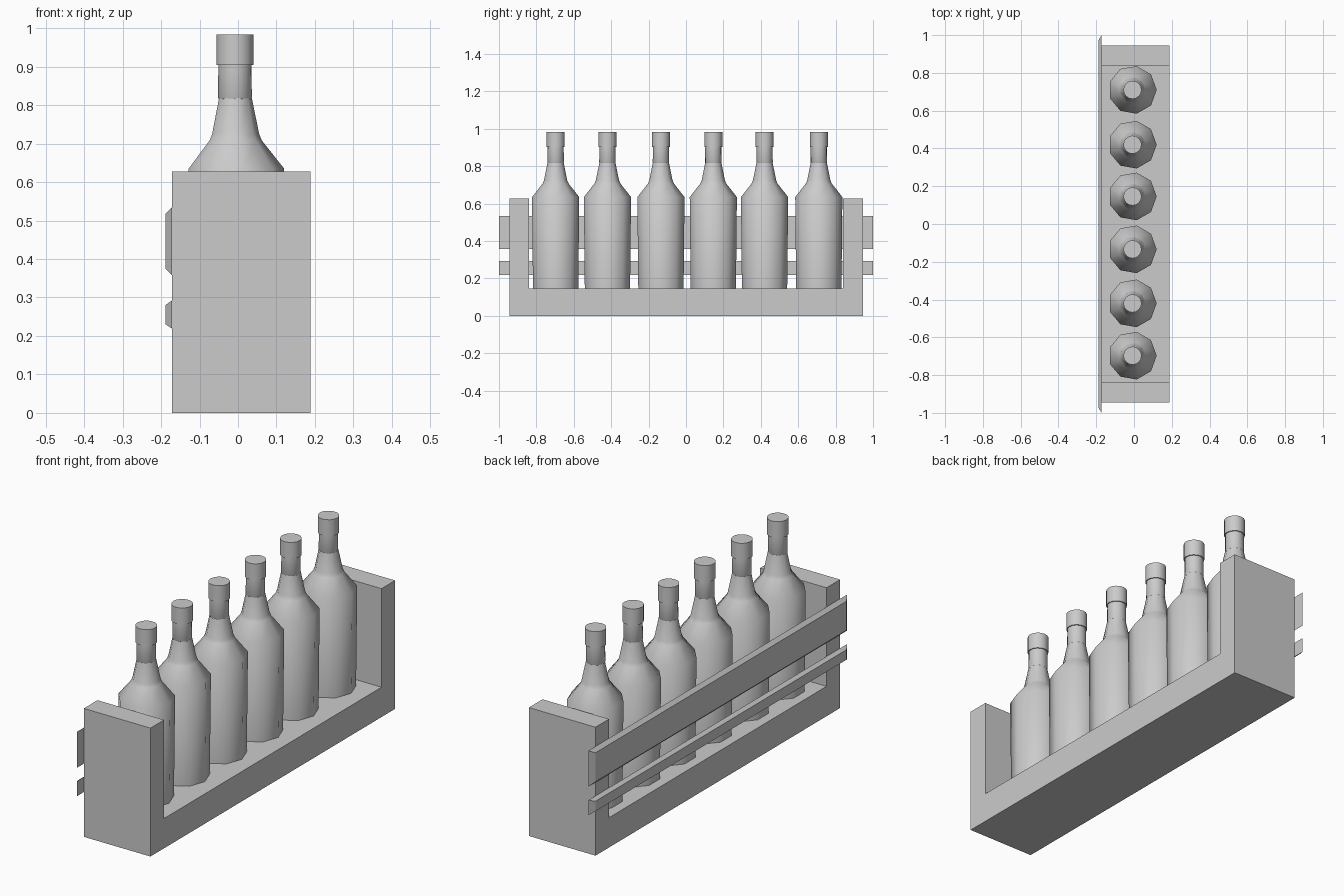
import bpy, bmesh, math

if "Cube" in bpy.data.objects:
    bpy.data.objects.remove(bpy.data.objects["Cube"])


def make_object(name, bm, smooth=False):
    bmesh.ops.recalc_face_normals(bm, faces=bm.faces[:])
    mesh = bpy.data.meshes.new(name)
    bm.to_mesh(mesh)
    bm.free()
    obj = bpy.data.objects.new(name, mesh)
    bpy.context.collection.objects.link(obj)
    if smooth:
        bpy.ops.object.select_all(action='DESELECT')
        obj.select_set(True)
        bpy.context.view_layer.objects.active = obj
        bpy.ops.object.shade_smooth_by_angle(angle=math.radians(50))
    return obj


def loft(bm, rings):
    """Bridge equal-length point rings and cap both ends."""
    loops = [[bm.verts.new(p) for p in ring] for ring in rings]
    n = len(loops[0])
    for a, b in zip(loops, loops[1:]):
        for i in range(n):
            j = (i + 1) % n
            bm.faces.new((a[i], a[j], b[j], b[i]))
    bm.faces.new(loops[0][::-1])
    bm.faces.new(loops[-1])


def turned(name, profile, sides, x, y):
    """Solid of revolution from (radius, z) pairs."""
    bm = bmesh.new()
    loft(bm, [[(x + r * math.cos(2 * math.pi * i / sides),
                y + r * math.sin(2 * math.pi * i / sides), z)
               for i in range(sides)] for r, z in profile])
    return make_object(name, bm, smooth=True)


# U-shaped tray with two end posts
X0, X1 = -0.172, 0.188
u_profile = [(-0.945, 0), (0.945, 0), (0.945, 0.628), (0.84, 0.628),
             (0.84, 0.146), (-0.84, 0.146), (-0.84, 0.628), (-0.945, 0.628)]
bm = bmesh.new()
loft(bm, [[(x, y, z) for y, z in u_profile] for x in (X0, X1)])
make_object("rack_tray", bm)


# Back slats with chamfered outer faces
def slat(name, z0, z1, dz):
    def rect(x, y, a, b):
        return [(x, -y, a), (x, y, a), (x, y, b), (x, -y, b)]
    bm = bmesh.new()
    loft(bm, [rect(X0, 1.0, z0, z1), rect(-0.189, 0.97, z0 + dz, z1 - dz)])
    make_object(name, bm)


slat("upper_slat", 0.358, 0.534, 0.017)
slat("lower_slat", 0.219, 0.292, 0.012)

# Row of six bottles, each with a glass body, neck sleeve and cap
body = [(0.123, 0.146), (0.128, 0.635), (0.07, 0.708), (0.063, 0.725), (0.044, 0.818)]
sleeve = [(0.042, 0.816), (0.044, 0.82), (0.043, 0.906)]
cap = [(0.048, 0.904), (0.048, 0.984)]
for i, y in enumerate((-0.697, -0.42, -0.134, 0.146, 0.42, 0.71), 1):
    turned(f"bottle_body_{i}", body, 9, -0.008, y)
    turned(f"neck_sleeve_{i}", sleeve, 16, -0.008, y)
    turned(f"bottle_cap_{i}", cap, 16, -0.008, y)
